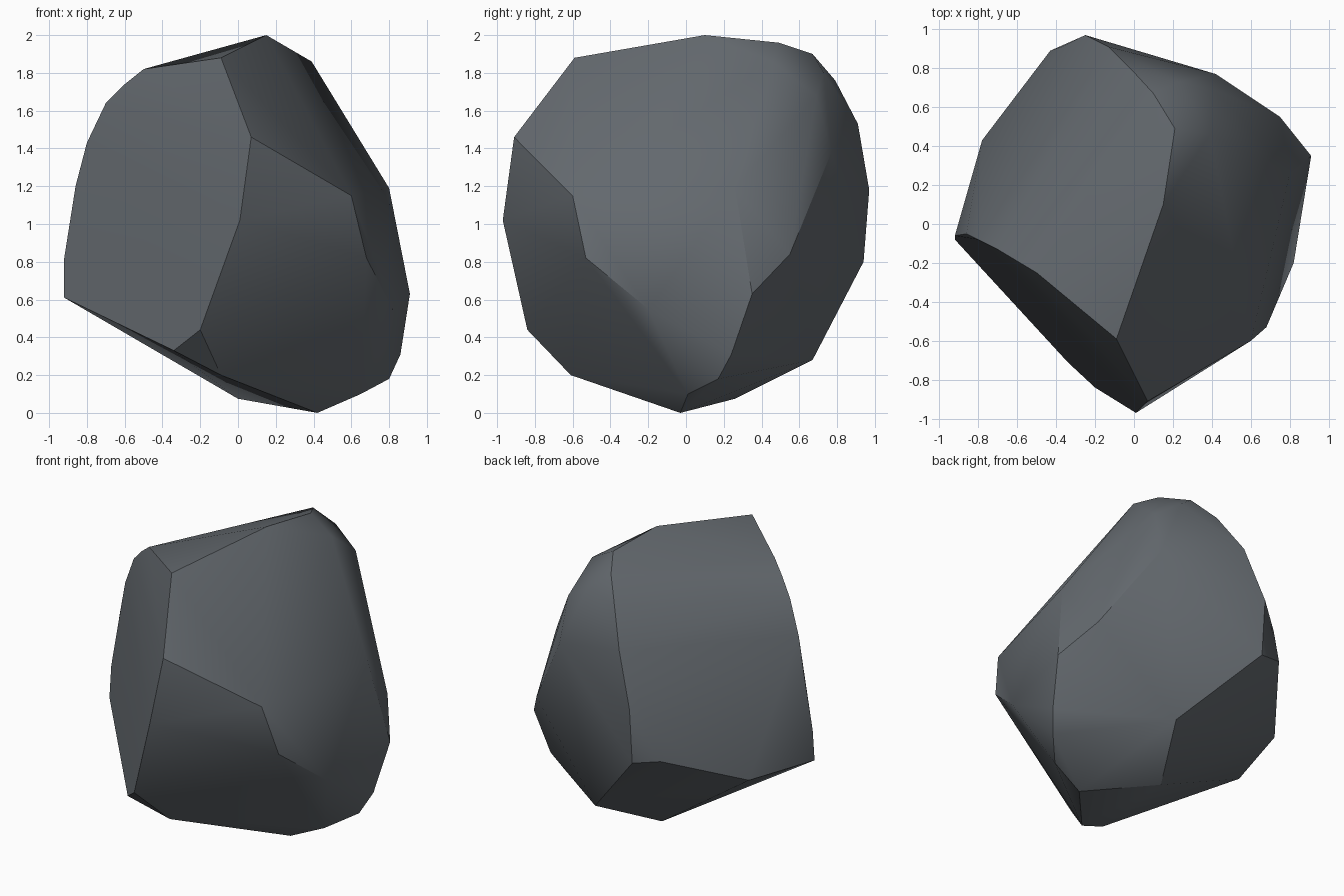
import bpy, bmesh, math

if "Cube" in bpy.data.objects:
    bpy.data.objects.remove(bpy.data.objects["Cube"])

# Corner points of the chipped boulder, grouped by side
front = [(-.09, -.59, 1.88), (.07, -.91, 1.46), (.01, -.97, 1.02), (-.20, -.84, .44),
         (-.34, -.71, .33), (-.09, -.61, .20), (.60, -.60, 1.15), (.68, -.53, .82)]
right = [(.82, -.20, .55), (.80, .17, .18), (.86, .24, .31), (.91, .35, .63),
         (.80, .26, 1.19), (.75, .55, .84), (.42, .77, 1.38), (.41, .69, 1.68)]
top = [(.15, .10, 2.0), (.21, .49, 1.96), (.39, .46, 1.86), (.10, .67, 1.90), (.23, .73, 1.80)]
left = [(-.50, -.25, 1.82), (-.60, -.19, 1.74), (-.70, -.13, 1.64), (-.80, -.08, 1.43),
        (-.86, -.05, 1.20), (-.92, -.06, .82), (-.92, -.08, .61), (-.78, .43, .63)]
back = [(-.01, .79, 1.76), (-.13, .91, 1.53), (-.25, .97, 1.18), (-.37, .91, 1.03),
        (-.43, .89, .84), (-.25, .94, .80), (.22, .67, .28)]
bottom = [(.42, -.03, 0), (.65, .01, .10), (0, .26, .075)]

# Solid boulder stretched over the corners
bm = bmesh.new()
for p in front + right + top + left + back + bottom:
    bm.verts.new(p)
hull = bmesh.ops.convex_hull(bm, input=bm.verts)
bmesh.ops.delete(bm, geom=[v for v in bm.verts if not v.link_faces], context='VERTS')
bmesh.ops.dissolve_limit(bm, angle_limit=math.radians(3), verts=bm.verts, edges=bm.edges)
bmesh.ops.recalc_face_normals(bm, faces=bm.faces)
mesh = bpy.data.meshes.new("boulder")
bm.to_mesh(mesh)
bm.free()

rock = bpy.data.objects.new("boulder", mesh)
bpy.context.collection.objects.link(rock)

# Slate grey stone
stone = bpy.data.materials.new("slate grey stone")
stone.diffuse_color = (.125, .14, .155, 1)
stone.use_nodes = True
stone.node_tree.nodes["Principled BSDF"].inputs["Base Color"].default_value = stone.diffuse_color
mesh.materials.append(stone)

# Soft facets, crisp chipped edges
bpy.context.view_layer.objects.active = rock
rock.select_set(True)
bpy.ops.object.shade_smooth_by_angle(angle=math.radians(30))
